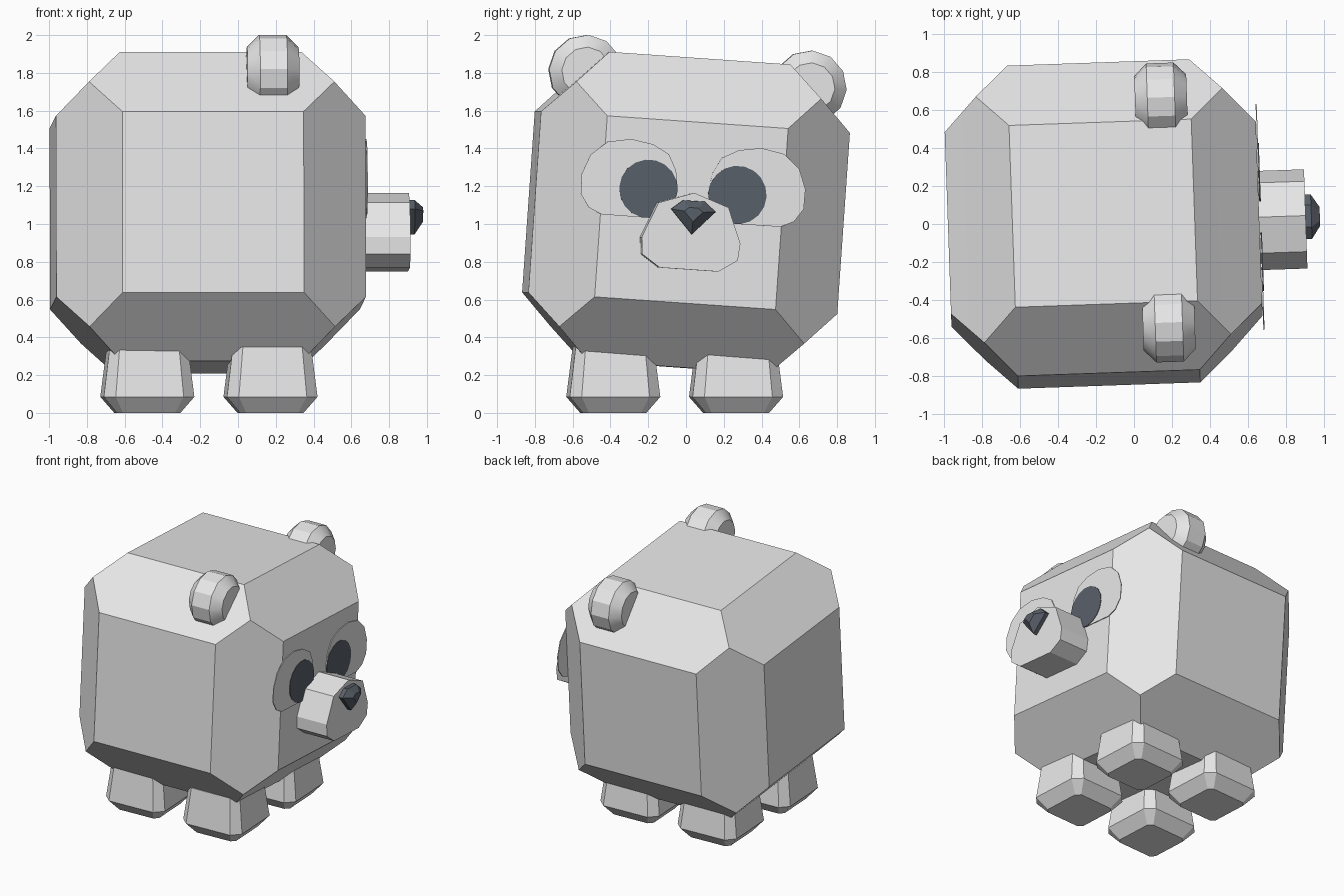
import bpy, bmesh, math
from mathutils import Matrix, Vector

old = bpy.data.objects.get("Cube")
if old:
    bpy.data.objects.remove(old, do_unlink=True)


def material(name, rgb):
    m = bpy.data.materials.new(name)
    m.use_nodes = True
    m.diffuse_color = (*rgb, 1)
    m.node_tree.nodes["Principled BSDF"].inputs["Base Color"].default_value = (*rgb, 1)
    return m


GREY = material("light grey", (0.8, 0.8, 0.8))
DARK = material("dark slate", (0.10, 0.117, 0.141))

# The body and head parts share one slightly tilted frame
FRAME = (Matrix.Translation((-0.16, 0, 1.06))
         @ Matrix.Rotation(math.radians(2), 4, 'Z')
         @ Matrix.Rotation(math.radians(-4), 4, 'X'))


def finish(name, bm, mat, matrix, smooth=None):
    bmesh.ops.recalc_face_normals(bm, faces=bm.faces)
    me = bpy.data.meshes.new(name)
    bm.to_mesh(me)
    bm.free()
    me.materials.append(mat)
    ob = bpy.data.objects.new(name, me)
    bpy.context.collection.objects.link(ob)
    ob.matrix_world = matrix
    if smooth:
        bpy.ops.object.select_all(action='DESELECT')
        ob.select_set(True)
        bpy.context.view_layer.objects.active = ob
        bpy.ops.object.shade_smooth_by_angle(angle=math.radians(smooth))
    return ob


def loft(name, rings, mat, matrix, smooth=None):
    """Closed solid through rings that have equal point counts."""
    bm = bmesh.new()
    loops = [[bm.verts.new(p) for p in ring] for ring in rings]
    n = len(loops[0])
    for a, b in zip(loops, loops[1:]):
        for i in range(n):
            j = (i + 1) % n
            bm.faces.new((a[i], a[j], b[j], b[i]))
    bm.faces.new(loops[0])
    bm.faces.new(loops[-1])
    return finish(name, bm, mat, matrix, smooth)


def slab(points, x, scale=1, centre=(0, 0)):
    """Outline of (y, z) points placed at x."""
    cy, cz = centre
    return [(x, cy + (y - cy) * scale, cz + (z - cz) * scale) for y, z in points]


def mirrored(half):
    """Outline mirrored across y = 0; points on the axis stay single."""
    return half + [(-y, z) for y, z in reversed(half) if y > 1e-4]


def circle(cy, cz, r, n):
    return [(cy + r * math.cos(2 * math.pi * i / n),
             cz + r * math.sin(2 * math.pi * i / n)) for i in range(n)]


# Body: a cube with each face inset and pushed outward
bm = bmesh.new()
bmesh.ops.create_cube(bm, size=1.30)
for f in list(bm.faces):
    normal, centre = f.normal.copy(), f.calc_center_median()
    bmesh.ops.inset_individual(bm, faces=[f], thickness=0.24)
    for v in f.verts:
        v.co += normal * 0.17
finish("body", bm, GREY, FRAME, 30)

# Snout and nose
snout = mirrored([(0, 0.105), (0.186, 0.04), (0.262, -0.147), (0.254, -0.237), (0.156, -0.302)])
loft("snout", [slab(snout, 0.78), slab(snout, 1.065)], GREY, FRAME)
nose = mirrored([(0, -0.115), (0.118, 0.012), (0.058, 0.062)])
loft("nose", [slab(nose, 1.05), slab(nose, 1.095),
              slab(nose, 1.14, 0.42, (0, 0.0))], DARK, FRAME)

# Eye patches and pupils as thin plates, ears as short lathed discs
patch = [(0.083, 0.13), (0.097, 0.217), (0.14, 0.30), (0.227, 0.347), (0.346, 0.367),
         (0.468, 0.344), (0.554, 0.27), (0.594, 0.165), (0.592, 0.06), (0.545, -0.01),
         (0.475, -0.042), (0.244, -0.043), (0.115, 0.01)]
ear = [(-0.137, 0.13), (-0.072, 0.195), (0.072, 0.195), (0.137, 0.13)]
for side, s in (("right", -1), ("left", 1)):
    outline = [(s * y, z) for y, z in patch]
    loft("eye_patch_" + side, [slab(outline, 0.822), slab(outline, 0.828)], GREY, FRAME)
    pupil = circle(s * 0.236, 0.11, 0.155, 18)
    loft("pupil_" + side, [slab(pupil, 0.826), slab(pupil, 0.832)], DARK, FRAME)
    rings = [slab(circle(s * 0.595, 0.707, r, 12), 0.325 + x) for x, r in ear]
    loft("ear_" + side, rings, GREY, FRAME, 25)


# Legs: tapered blocks with cut corners
def leg_ring(z, h, c):
    k = h - c
    return [(h, -k, z), (h, k, z), (k, h, z), (-k, h, z),
            (-h, k, z), (-h, -k, z), (-k, -h, z), (k, -h, z)]


for row, y in (("near", -0.385), ("far", 0.265)):
    for col, x in (("back", -0.48), ("front", 0.172)):
        rings = [leg_ring(0, 0.168, 0.03), leg_ring(0.085, 0.24, 0.06),
                 leg_ring(0.35, 0.207, 0.05), leg_ring(0.42, 0.13, 0.03)]
        loft(f"leg_{col}_{row}", rings, GREY,
             Matrix.Translation((x, y, 0)) @ Matrix.Rotation(math.radians(3), 4, 'Z'))
